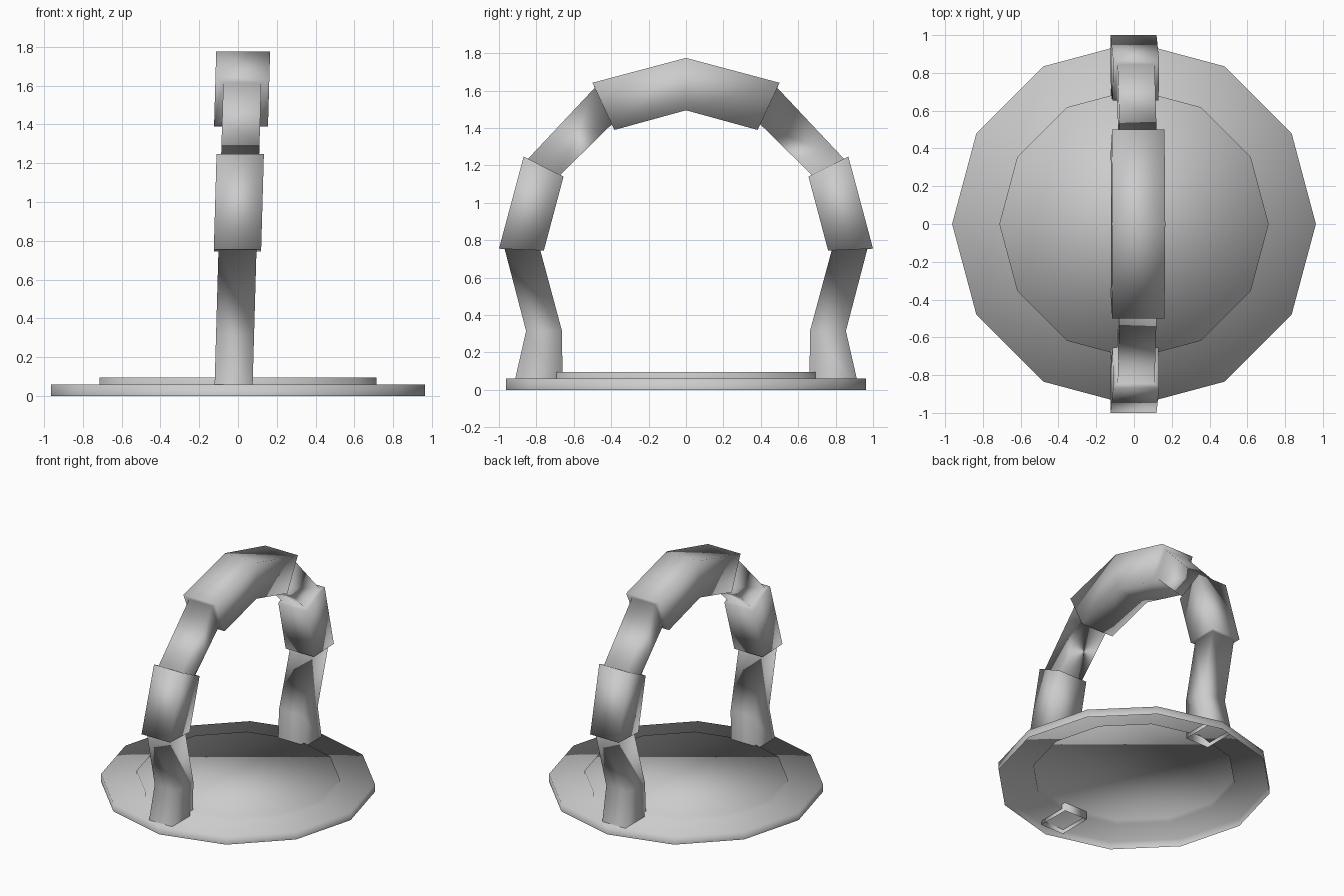
import bpy, bmesh, math

if "Cube" in bpy.data.objects:
    bpy.data.objects.remove(bpy.data.objects["Cube"])


def loft(bm, rings):
    n = len(rings[0])
    for a, b in zip(rings, rings[1:]):
        for i in range(n):
            j = (i + 1) % n
            bm.faces.new((a[i], a[j], b[j], b[i]))


def finish(name, bm):
    # the whole model is smooth shaded, with no sharp edges
    for f in bm.faces:
        f.smooth = True
    me = bpy.data.meshes.new(name)
    bm.to_mesh(me)
    bm.free()
    ob = bpy.data.objects.new(name, me)
    bpy.context.collection.objects.link(ob)
    return ob


def lean(z):
    # the arch leans slightly towards +x as it rises
    return -0.0225 + 0.0286 * (z - 0.06)


# stepped twelve-sided base, open underneath
bm = bmesh.new()
rings = []
for r, z in [(0.963, 0), (0.963, 0.06), (0.713, 0.06), (0.713, 0.095)]:
    rings.append([bm.verts.new((r * math.cos(k * math.pi / 6),
                                r * math.sin(k * math.pi / 6), z)) for k in range(12)])
loft(bm, rings)
bm.faces.new(rings[-1])
finish("stepped_base", bm)

# arch: one stepped box-section band; each section is
# (outer y, outer z, inner y, inner z, half width), from foot to crown
THIN, BLOCK, CROWN = 0.098, 0.122, 0.139
half = [
    (0.92, 0.03, 0.66, 0.03, THIN),            # leg
    (0.855, 0.315, 0.663, 0.315, THIN),
    (0.97, 0.755, 0.78, 0.75, THIN),
    (1.0, 0.755, 0.76, 0.745, BLOCK),          # side block
    (0.868, 1.247, 0.655, 1.14, BLOCK),
    (0.845, 1.235, 0.672, 1.15, THIN),         # shoulder
    (0.488, 1.615, 0.397, 1.42, THIN),
    (0.50, 1.642, 0.383, 1.39, CROWN),         # crown block
]
path = half + [(0, 1.775, 0, 1.495, CROWN)]
path += [(-a, b, -c, d, w) for a, b, c, d, w in reversed(half)]
bm = bmesh.new()
rings = []
for yo, zo, yi, zi, w in path:
    pts = [(-w, yo, zo), (w, yo, zo), (w, yi, zi), (-w, yi, zi)]
    rings.append([bm.verts.new((x + lean(z), y, z)) for x, y, z in pts])
loft(bm, rings)
bmesh.ops.recalc_face_normals(bm, faces=bm.faces[:])
finish("stepped_arch", bm)
